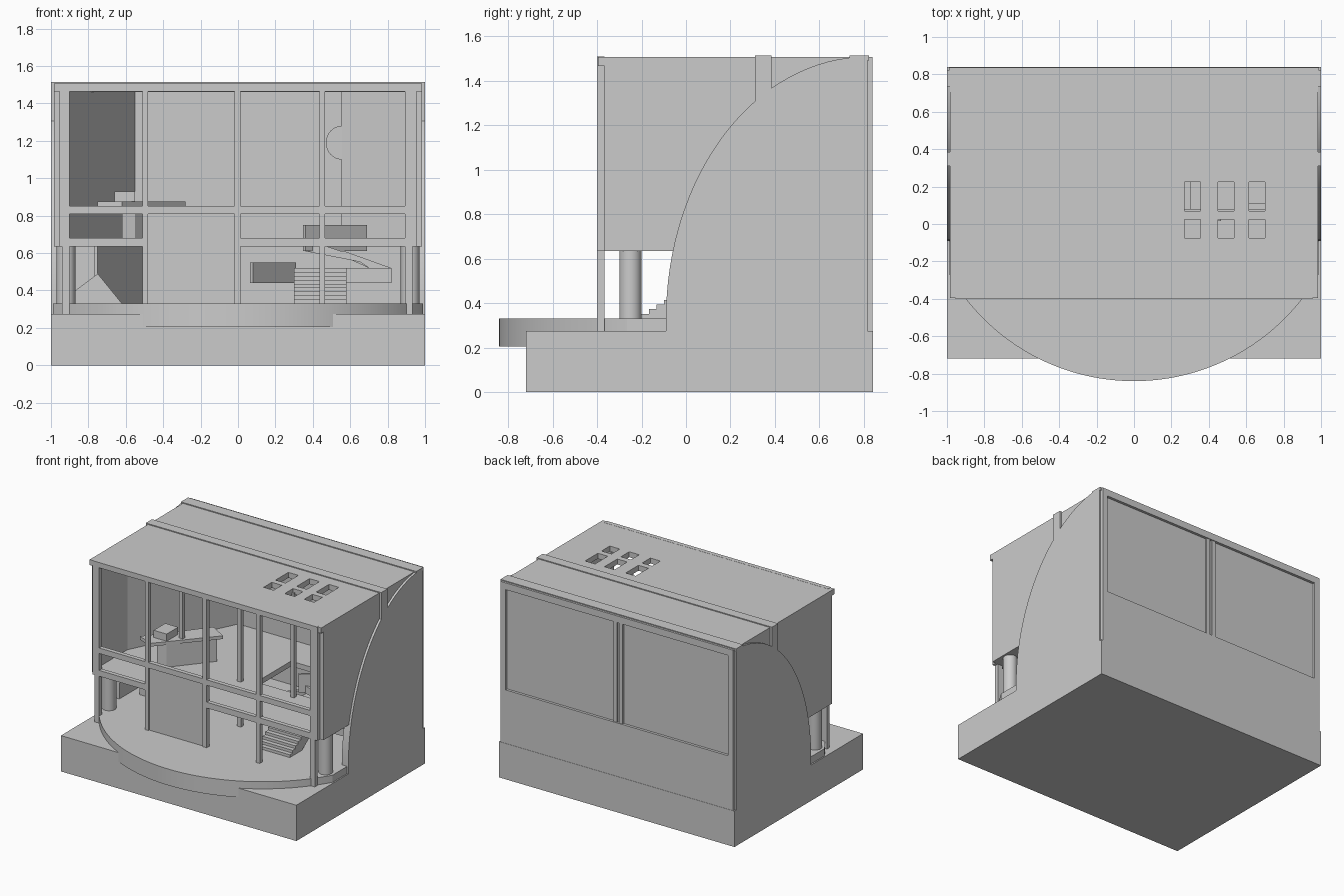
import bpy, bmesh, math
from mathutils import Vector

if "Cube" in bpy.data.objects:
    bpy.data.objects.remove(bpy.data.objects["Cube"])


def prism(name, pts, axis, a, b, smooth=False):
    """Extrude a 2D outline along an axis: x -> (y,z), y -> (x,z), z -> (x,y)."""
    place = {'x': lambda p, q: (q, p[0], p[1]),
             'y': lambda p, q: (p[0], q, p[1]),
             'z': lambda p, q: (p[0], p[1], q)}[axis]
    bm = bmesh.new()
    lo = [bm.verts.new(place(p, a)) for p in pts]
    hi = [bm.verts.new(place(p, b)) for p in pts]
    bm.faces.new(lo)
    bm.faces.new(hi[::-1])
    n = len(pts)
    for i in range(n):
        j = (i + 1) % n
        bm.faces.new((lo[i], hi[i], hi[j], lo[j]))
    bmesh.ops.recalc_face_normals(bm, faces=bm.faces)
    me = bpy.data.meshes.new(name)
    bm.to_mesh(me)
    bm.free()
    ob = bpy.data.objects.new(name, me)
    bpy.context.collection.objects.link(ob)
    if smooth:
        bpy.ops.object.select_all(action='DESELECT')
        ob.select_set(True)
        bpy.context.view_layer.objects.active = ob
        bpy.ops.object.shade_smooth_by_angle(angle=math.radians(30))
    return ob


def box(name, x0, x1, y0, y1, z0, z1):
    return prism(name, [(x0, y0), (x1, y0), (x1, y1), (x0, y1)], 'z', z0, z1)


def wall(name, p, q, z0, z1, t=0.02):
    """Thin upright wall between two plan points."""
    p, q = Vector(p), Vector(q)
    d = (q - p).normalized()
    n = Vector((-d.y, d.x)) * t
    return prism(name, [p, q, q + n, p + n], 'z', z0, z1)


def cut(target, cutters):
    for c in cutters:
        m = target.modifiers.new("cut", 'BOOLEAN')
        m.operation, m.solver, m.object = 'DIFFERENCE', 'EXACT', c
        c.hide_render = True
        c.hide_set(True)
        c.display_type = 'WIRE'


# Plinth and round-fronted terrace
box("plinth", -1, 1, -0.72, 0.84, 0, 0.275)
R, CY, HX = 1.14, 0.30, 0.99
half = math.asin(HX / R)
arc = [(R * math.sin(t), CY - R * math.cos(t))
       for t in [half * (i / 32 - 1) for i in range(65)]]
prism("terrace", arc + [(HX, 0.80), (-HX, 0.80)], 'z', 0.205, 0.33, True)

# Side walls: upper panel plus slightly proud quarter-ellipse wall
ellipse = [(0.815 - 0.905 * math.cos(t), 0.33 + 1.178 * math.sin(t))
           for t in [math.pi / 2 * i / 32 for i in range(33)]]
for s, side in ((-1, "left"), (1, "right")):
    prism(side + "_curved_wall", [(-0.09, 0.27)] + ellipse + [(0.815, 0.27)],
          'x', s * 0.945, s * 1.0, True)
    box(side + "_upper_panel", *sorted((s * 0.94, s * 0.983)), -0.367, 0.82, 0.635, 1.505)
    col = [(s * 0.92 + 0.05 * math.cos(i * math.pi / 16), -0.25 + 0.05 * math.sin(i * math.pi / 16))
           for i in range(32)]
    prism(side + "_column", col, 'z', 0.33, 0.635, True)
    # end caps of the roof beam
    box(side + "_beam_end", *sorted((s * 0.94, s * 1.0)), 0.31, 0.385, 1.30, 1.513)

# Roof with six skylights and two raised strips
roof = box("roof", -0.983, 0.983, -0.395, 0.825, 1.465, 1.507)
cut(roof, [box("skylight_cutter", x, x + 0.085, y0, y1, 1.4, 1.6)
           for x in (0.27, 0.45, 0.615) for y0, y1 in ((-0.075, 0.025), (0.07, 0.225))])
box("roof_strip_middle", -1, 1, 0.31, 0.385, 1.46, 1.514)
box("roof_strip_back", -1, 1, 0.735, 0.822, 1.49, 1.514)

# Back wall: frame, recessed glazing and centre mullions
box("back_wall_lower", -0.988, 0.988, 0.79, 0.838, 0.27, 0.685)
box("back_wall_top", -0.988, 0.988, 0.79, 0.838, 1.455, 1.507)
for s in (-1, 1):
    box("back_wall_side", *sorted((s * 0.945, s * 0.988)), 0.79, 0.838, 0.685, 1.455)
box("back_glazing", -0.945, 0.945, 0.79, 0.818, 0.685, 1.455)
for x in (-0.045, 0.005):
    box("back_mullion", x, x + 0.03, 0.81, 0.832, 0.685, 1.455)

# Front frame
F0, F1 = -0.40, -0.367
for x, w in ((-0.92, 0.04), (-0.495, 0.03), (-0.003, 0.034), (0.45, 0.03), (0.913, 0.04)):
    edge = abs(x) > 0.9
    box("front_post", x - w / 2, x + w / 2, F0, F1, 0.27 if edge else 0.33, 1.5)
    if not edge:
        box("inner_post", x - w / 2, x + w / 2, 0.015, 0.045, 0.33, 1.48)
for s in (-1, 1):
    box("front_edge_post", *sorted((s * 0.93, s * 0.955)), F0, F1, 0.635, 1.5)
box("front_top_rail", -0.95, 0.95, F0, F1, 1.47, 1.508)
box("front_middle_rail", -0.95, 0.95, F0, F1, 0.81, 0.852)
box("front_lower_rail_left", -0.95, -0.50, F0, F1, 0.635, 0.68)
box("front_lower_rail_right", 0, 0.95, F0, F1, 0.635, 0.68)
box("front_panel", -0.49, 0, F0 + 0.01, F1, 0.33, 0.82)

# Upper floor with an open stairwell
floor = box("upper_floor", -0.945, 0.945, -0.368, 0.80, 0.635, 0.675)
cut(floor, [box("stairwell_cutter", 0.10, 0.90, 0.08, 0.50, 0.5, 0.8)])

# Angled interior walls, right one with a half-round lobe
wall("left_angled_wall", (-0.94, 0.0), (-0.55, 0.79), 0.675, 1.466)
wall("left_lower_wall", (-0.75, 0.25), (-0.51, 0.79), 0.33, 0.636)
wall("right_angled_wall", (0.55, 0.60), (0.94, 0.40), 0.675, 1.466)
lobe = [(0.555 + 0.085 * math.cos(t), 1.19 + 0.09 * math.sin(t))
        for t in [math.pi * (0.5 + i / 16) for i in range(17)]]
prism("right_wall_lobe", lobe, 'y', 0.59, 0.615, True)

# Stairs, landing and upper flight
profile = [(-0.20, 0.33)]
for i in range(9):
    y, z = -0.20 + 0.034 * i, 0.33 + 0.0212 * (i + 1)
    profile += [(y, z), (y + 0.034, z)]
profile += [(0.106, 0.44), (-0.05, 0.33)]
prism("stairs", profile, 'x', 0.30, 0.58)
box("stair_landing", 0.30, 0.82, 0.106, 0.45, 0.44, 0.52)
prism("upper_flight", [(0.36, 0.675), (0.36, 0.61), (0.57, 0.61), (0.70, 0.52), (0.82, 0.52)],
      'y', 0.25, 0.45)
wall("stair_parapet", (0.36, 0.22), (0.69, 0.48), 0.61, 0.75)
wall("landing_side", (0.08, 0.12), (0.31, 0.40), 0.44, 0.55)

# Low wedge seat on the ground floor
prism("wedge_seat", [(-0.87, 0.33), (-0.62, 0.33), (-0.75, 0.49), (-0.87, 0.40)], 'y', 0.05, 0.25)

# Counter and box on the upper floor
prism("counter_top", [(-0.75, -0.12), (-0.62, -0.17), (-0.28, 0.22), (-0.42, 0.30)], 'z', 0.85, 0.875)
prism("counter_base", [(-0.62, -0.10), (-0.55, -0.08), (-0.32, 0.20), (-0.42, 0.25)], 'z', 0.67, 0.85)
box("counter_box", -0.66, -0.55, -0.08, 0.06, 0.87, 0.93)
